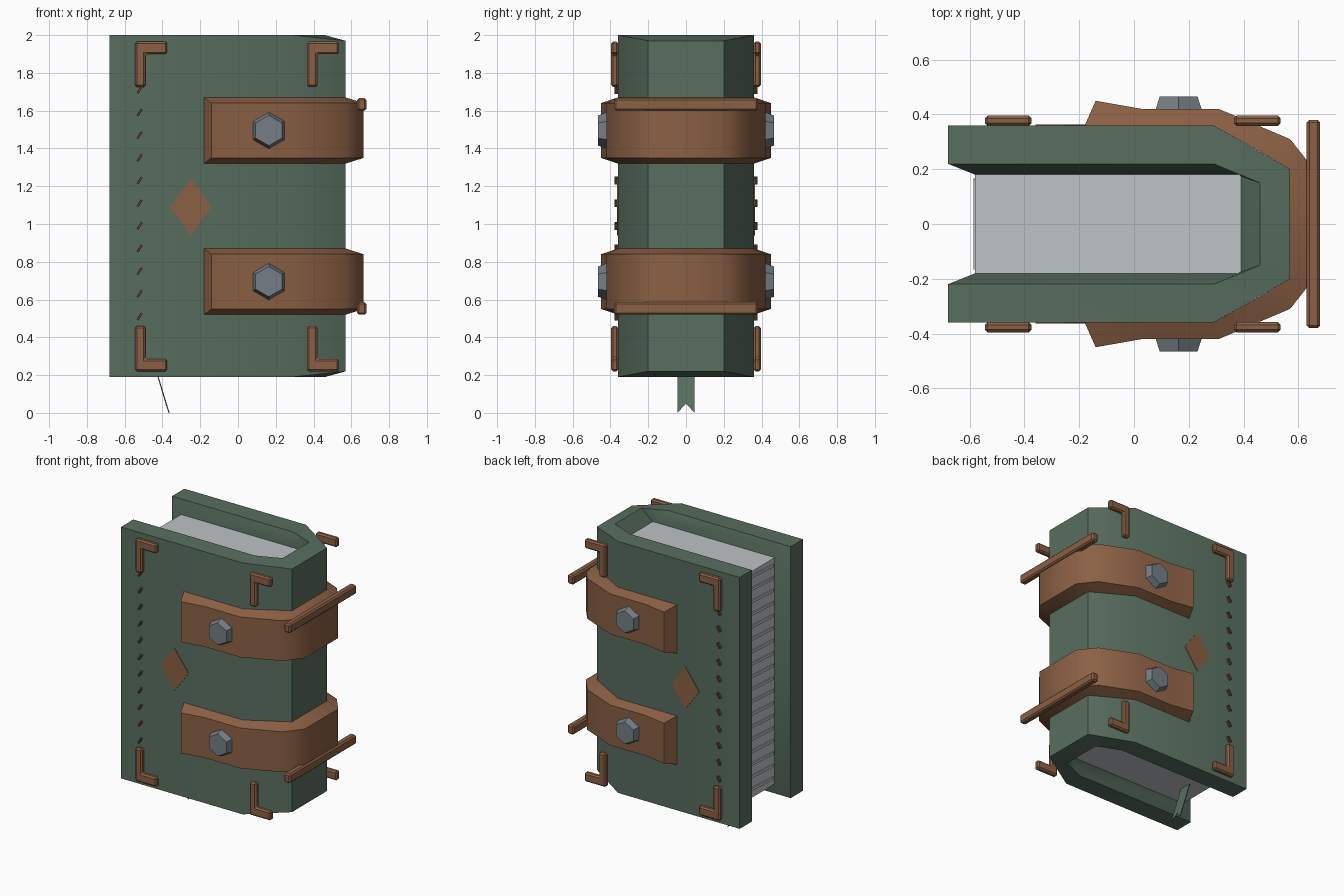
import bpy, bmesh, math
from mathutils import Matrix, Vector

if "Cube" in bpy.data.objects:
    bpy.data.objects.remove(bpy.data.objects["Cube"])


def material(name, rgb):
    m = bpy.data.materials.new(name)
    lin = [((c / 255 + 0.055) / 1.055) ** 2.4 for c in rgb]
    m.diffuse_color = (*lin, 1)
    m.use_nodes = True
    m.node_tree.nodes["Principled BSDF"].inputs["Base Color"].default_value = m.diffuse_color
    return m


GREEN = material("green_cloth", (88, 110, 95))
BROWN = material("brown_leather", (139, 96, 68))
THREAD = material("dark_thread", (96, 62, 43))
STEEL = material("grey_steel", (117, 127, 134))
PAPER = material("pale_paper", (190, 195, 198))


def finish(name, bm, mat, angle=None):
    bmesh.ops.recalc_face_normals(bm, faces=bm.faces)
    me = bpy.data.meshes.new(name)
    bm.to_mesh(me)
    bm.free()
    me.materials.append(mat)
    ob = bpy.data.objects.new(name, me)
    bpy.context.collection.objects.link(ob)
    if angle:
        bpy.ops.object.select_all(action='DESELECT')
        ob.select_set(True)
        bpy.context.view_layer.objects.active = ob
        bpy.ops.object.shade_smooth_by_angle(angle=math.radians(angle))
    return ob


def loft(bm, sections, caps):
    """Join closed cross-sections; caps lists index loops closing both ends."""
    rings = [[bm.verts.new(p) for p in s] for s in sections]
    n = len(rings[0])
    for a, b in zip(rings, rings[1:]):
        for i in range(n):
            j = (i + 1) % n
            bm.faces.new((a[i], a[j], b[j], b[i]))
    for ring in (rings[0], rings[-1]):
        for cap in caps:
            bm.faces.new([ring[i] for i in cap])


def mirrored(pts):
    return pts + [(x, -y) for x, y in reversed(pts)]


def prism(bm, pts, y0, y1):
    """Extrude an x-z outline between two depths."""
    a = [bm.verts.new((x, y0, z)) for x, z in pts]
    b = [bm.verts.new((x, y1, z)) for x, z in pts]
    bm.faces.new(a)
    bm.faces.new(b)
    for i in range(len(pts)):
        j = (i + 1) % len(pts)
        bm.faces.new((a[i], a[j], b[j], b[i]))


def box(bm, lo, hi, rot=None):
    lo, hi = Vector(lo), Vector(hi)
    mat = Matrix.Translation((lo + hi) / 2)
    if rot:
        mat = mat @ rot
    bmesh.ops.create_cube(bm, size=1, matrix=mat @ Matrix.Diagonal((*(hi - lo), 1)))


def bevel(ob, width):
    m = ob.modifiers.new("Bevel", 'BEVEL')
    m.width, m.segments = width, 1


# Cover: U-shaped shell with sloping inner borders and a lowered spine edge
outer = mirrored([(-0.68, -0.36), (0.29, -0.36), (0.57, -0.20)])
rim = mirrored([(-0.68, -0.22), (0.29, -0.22), (0.46, -0.15)])
seat = mirrored([(-0.58, -0.18), (0.385, -0.18), (0.39, -0.175)])
sections = []
for o, r, s in zip(outer, rim, seat):
    d = 0.03 if o[0] > 0.5 else 0
    sections.append([(*o, 2 - d), (*r, 2), (*s, 1.91), (*s, 0.28), (*r, 0.19), (*o, 0.19 + d)])
bm = bmesh.new()
loft(bm, sections, [(0, 1, 4, 5), (1, 2, 3, 4)])
finish("cover", bm, GREEN, 32)

# Page block and the fine ridges on its open edge
bm = bmesh.new()
box(bm, (-0.58, -0.18, 0.28), (0.40, 0.18, 1.91))
finish("page_block", bm, PAPER)
bm = bmesh.new()
for i in range(18):
    z = 0.33 + i * 0.09
    box(bm, (-0.587, -0.165, z), (-0.575, 0.165, z + 0.02), Matrix.Rotation(0.05, 4, 'X'))
finish("page_ridges", bm, PAPER)

# Straps wrapping the spine, with chamfered sides
s_out = mirrored([(-0.14, -0.45), (0.03, -0.42), (0.31, -0.42), (0.57, -0.31), (0.665, -0.19)])
s_in = mirrored([(-0.18, -0.36), (0.03, -0.36), (0.29, -0.36), (0.45, -0.27), (0.57, -0.20)])
for label, zc in (("lower", 0.695), ("upper", 1.495)):
    bm = bmesh.new()
    loft(bm, [[(*o, zc - 0.145), (*o, zc + 0.145), (*i, zc + 0.175), (*i, zc - 0.175)]
              for o, i in zip(s_out, s_in)], [(0, 1, 2, 3)])
    finish(label + "_strap", bm, BROWN, 42)

    # Rod lying across the spine
    bm = bmesh.new()
    z = 0.52 if label == "lower" else 1.60
    box(bm, (0.63, -0.38, z), (0.68, 0.38, z + 0.066))
    bevel(finish(label + "_spine_rod", bm, BROWN), 0.01)

    # Hexagonal bolts on both sides
    for side, sy in (("front", -1), ("back", 1)):
        bm = bmesh.new()
        rot = Matrix.Rotation(-sy * math.pi / 2, 4, 'X')
        bmesh.ops.create_cone(bm, cap_ends=True, segments=6, radius1=0.1, radius2=0.08,
                              depth=0.055,
                              matrix=Matrix.Translation((0.163, sy * 0.4375, zc)) @ rot)
        finish(f"{label}_{side}_bolt", bm, STEEL)

for side, sy in (("front", -1), ("back", 1)):
    # L-shaped corner brackets
    for x, xn in ((-0.545, "fore_edge"), (0.365, "spine")):
        for top in (False, True):
            w, h = 0.17, 0.24
            pts = [(0, 0), (w, 0), (w, 0.066), (0.055, 0.066), (0.055, h), (0, h)]
            pts = [(x + px, 1.965 - pz if top else 0.22 + pz) for px, pz in pts]
            bm = bmesh.new()
            prism(bm, pts, sy * 0.358, sy * 0.396)
            ob = finish(f"{side}_{xn}_{'upper' if top else 'lower'}_bracket", bm, BROWN)
            bevel(ob, 0.01)

    # Diamond inlay
    bm = bmesh.new()
    prism(bm, [(-0.36, 1.09), (-0.25, 0.94), (-0.14, 1.09), (-0.25, 1.24)], sy * 0.357, sy * 0.364)
    finish(side + "_diamond", bm, BROWN)

    # Row of slanted stitches
    bm = bmesh.new()
    for i in range(11):
        z = 0.51 + i * 0.12
        box(bm, (-0.527, sy * 0.367 - 0.012, z - 0.021), (-0.515, sy * 0.367 + 0.012, z + 0.021),
            Matrix.Rotation(math.radians(32), 4, 'Y'))
    finish(side + "_stitches", bm, THREAD)

# Bookmark ribbon with a notched tail
bm = bmesh.new()
ribbon = [(-0.447, -0.045, 0.29), (-0.447, 0.045, 0.29), (-0.42, 0.045, 0.19), (-0.362, 0.045, 0.0),
          (-0.378, 0, 0.05), (-0.362, -0.045, 0.0), (-0.42, -0.045, 0.19)]
a = [bm.verts.new(p) for p in ribbon]
b = [bm.verts.new((x - 0.006, y, z)) for x, y, z in ribbon]
for v in (a, b):
    bm.faces.new((v[0], v[1], v[2], v[6]))
    bm.faces.new((v[2], v[3], v[4], v[6]))
    bm.faces.new((v[4], v[5], v[6]))
for i in range(7):
    j = (i + 1) % 7
    bm.faces.new((a[i], a[j], b[j], b[i]))
finish("bookmark_ribbon", bm, GREEN)
